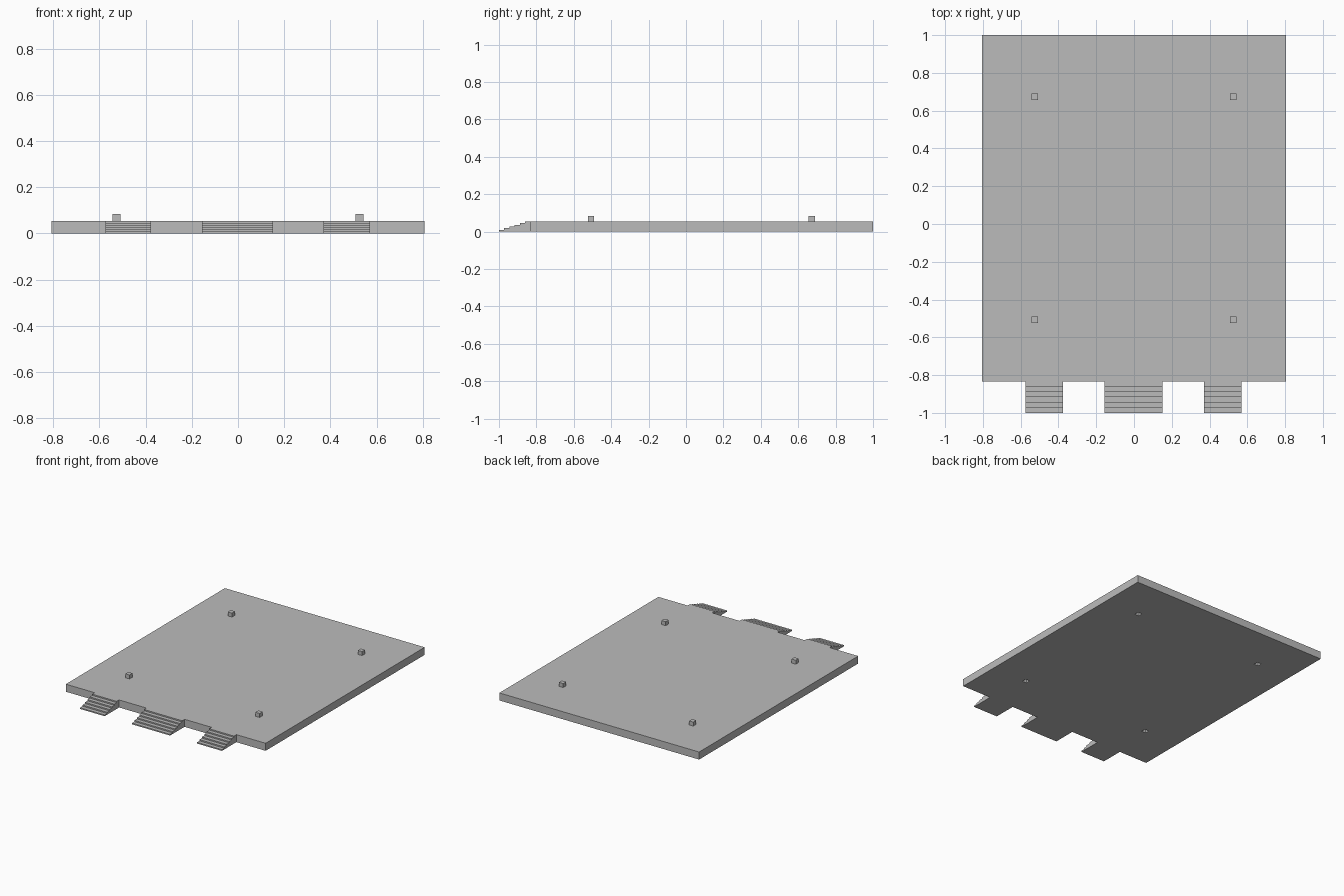
import bpy
import bmesh

cube = bpy.data.objects.get("Cube")
if cube:
    bpy.data.objects.remove(cube, do_unlink=True)

stone = bpy.data.materials.new("stone_grey")
stone.use_nodes = True
GREY = (0.5, 0.5, 0.5, 1)
stone.diffuse_color = GREY
stone.node_tree.nodes["Principled BSDF"].inputs["Base Color"].default_value = GREY

HALF_W, FRONT, BACK, TOP = 0.806, -0.833, 1.0, 0.055
PEG, PEG_TOP, SOCKET = 0.034, 0.084, 0.03
STEPS = 6


def finish(name, bm):
    bmesh.ops.recalc_face_normals(bm, faces=bm.faces)
    mesh = bpy.data.meshes.new(name)
    bm.to_mesh(mesh)
    bm.free()
    mesh.materials.append(stone)
    obj = bpy.data.objects.new(name, mesh)
    bpy.context.collection.objects.link(obj)
    return obj


def box(name, x0, x1, y0, y1, z0, z1):
    bm = bmesh.new()
    bmesh.ops.create_cube(bm, size=1)
    for v in bm.verts:
        v.co.x = x1 if v.co.x > 0 else x0
        v.co.y = y1 if v.co.y > 0 else y0
        v.co.z = z1 if v.co.z > 0 else z0
    return finish(name, bm)


def stairs(name, x0, x1):
    """Solid flight: a stepped side profile extruded across its width."""
    run, rise = (FRONT + 1) / STEPS, TOP / STEPS
    profile = [(-1, 0)]
    for i in range(STEPS):
        profile += [(-1 + i * run, (i + 1) * rise),
                    (-1 + (i + 1) * run, (i + 1) * rise)]
    profile.append((FRONT, 0))
    bm = bmesh.new()
    side = bm.faces.new([bm.verts.new((x0, y, z)) for y, z in profile])
    ext = bmesh.ops.extrude_face_region(bm, geom=[side], use_keep_orig=True)
    moved = [g for g in ext["geom"] if isinstance(g, bmesh.types.BMVert)]
    bmesh.ops.translate(bm, verts=moved, vec=(x1 - x0, 0, 0))
    return finish(name, bm)


# Floor slab
slab = box("floor_slab", -HALF_W, HALF_W, FRONT, BACK, 0, TOP)

# Locating pegs on top, with matching sockets underneath
r = PEG / 2
for x, side in ((0.525, "left"), (-0.525, "right")):
    for y, end in ((-0.508, "front"), (0.673, "back")):
        box(f"peg_{end}_{side}", x - r, x + r, y - r, y + r, TOP, PEG_TOP)
        cutter = box(f"socket_cutter_{end}_{side}",
                     x - r, x + r, y - r, y + r, -0.02, SOCKET)
        cutter.hide_render = True
        cut = slab.modifiers.new("socket", "BOOLEAN")
        cut.operation = "DIFFERENCE"
        cut.solver = "EXACT"
        cut.object = cutter
        bpy.context.view_layer.objects.active = slab
        bpy.ops.object.modifier_apply(modifier=cut.name)
        bpy.data.objects.remove(cutter, do_unlink=True)

# Three flights of entrance steps
stairs("steps_right", -0.574, -0.376)
stairs("steps_middle", -0.155, 0.152)
stairs("steps_left", 0.37, 0.57)
